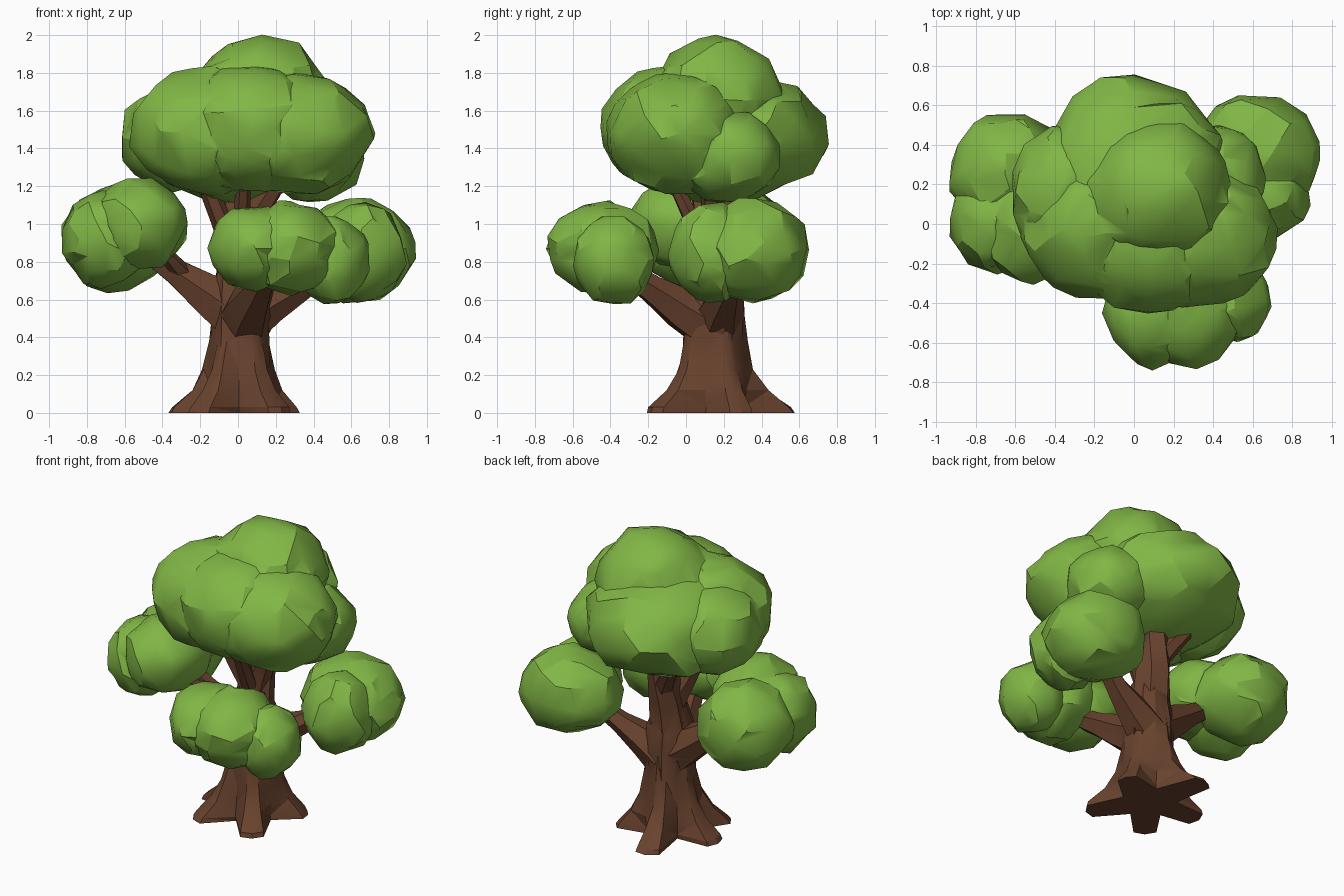
import bpy, bmesh, math, random
from mathutils import Vector, noise

random.seed(4)
cube = bpy.data.objects.get("Cube")
if cube:
    bpy.data.objects.remove(cube, do_unlink=True)


def material(name, colour):
    m = bpy.data.materials.new(name)
    m.use_nodes = True
    m.diffuse_color = colour
    m.node_tree.nodes["Principled BSDF"].inputs["Base Color"].default_value = colour
    return m


LEAF = material("leaf green", (0.22, 0.47, 0.06, 1))
BARK = material("bark brown", (0.14, 0.055, 0.027, 1))


def make_object(name, bm, mat):
    bmesh.ops.recalc_face_normals(bm, faces=bm.faces)
    mesh = bpy.data.meshes.new(name)
    bm.to_mesh(mesh)
    bm.free()
    mesh.materials.append(mat)
    ob = bpy.data.objects.new(name, mesh)
    bpy.context.collection.objects.link(ob)
    return ob


def activate(ob):
    bpy.ops.object.select_all(action='DESELECT')
    ob.select_set(True)
    bpy.context.view_layer.objects.active = ob


def fuse(name, parts, angle):
    """Union the parts into one skin and shade it."""
    base = parts[0]
    activate(base)
    for part in parts[1:]:
        mod = base.modifiers.new("union", 'BOOLEAN')
        mod.operation, mod.solver, mod.object = 'UNION', 'EXACT', part
        bpy.ops.object.modifier_apply(modifier=mod.name)
        bpy.data.objects.remove(part, do_unlink=True)
    base.name = base.data.name = name
    bpy.ops.object.shade_smooth_by_angle(angle=math.radians(angle))
    return base


def lobe(centre, radii):
    """Chunky leaf lump: a dented ball reduced to irregular facets."""
    bm = bmesh.new()
    bmesh.ops.create_icosphere(bm, subdivisions=3, radius=1)
    offset = Vector(centre) * 7
    for v in bm.verts:
        dent = 1.02 + 0.1 * noise.noise(v.co * 2.2 + offset) + random.uniform(-0.035, 0.025)
        v.co = Vector(centre) + Vector(c * r * dent for c, r in zip(v.co, radii))
    ob = make_object("lobe", bm, LEAF)
    activate(ob)
    mod = ob.modifiers.new("facets", 'DECIMATE')
    mod.ratio = 0.55 if max(radii) > 0.34 else 0.38
    bpy.ops.object.modifier_apply(modifier=mod.name)
    return ob


def loft(rings):
    """Closed skin through rings of equal point count."""
    bm = bmesh.new()
    loops = [[bm.verts.new(p) for p in ring] for ring in rings]
    n = len(loops[0])
    for a, b in zip(loops, loops[1:]):
        for i in range(n):
            j = (i + 1) % n
            bm.faces.new((a[i], a[j], b[j], b[i]))
    bm.faces.new(loops[0][::-1])
    bm.faces.new(loops[-1])
    bmesh.ops.triangulate(bm, faces=bm.faces)
    return make_object("wood", bm, BARK)


def limb(points, radii, sides=6):
    """Tapered faceted branch along a path."""
    pts = [Vector(p) for p in points]
    rings = []
    for k, p in enumerate(pts):
        along = pts[min(k + 1, len(pts) - 1)] - pts[max(k - 1, 0)]
        turn = along.to_track_quat('Z', 'Y')
        rings.append([p + turn @ Vector((math.cos(t), math.sin(t), 0)) * radii[k] * random.uniform(0.92, 1.1)
                      for t in (math.tau * i / sides for i in range(sides))])
    return loft(rings)


# Trunk with five spreading roots: angle in degrees, reach
ROOTS = [(25, 0.34), (105, 0.42), (175, 0.38), (232, 0.38), (305, 0.39)]


def trunk():
    # spokes: both toe edges and tip of each root, then the hollow before the next
    spokes = []
    for k, (deg, reach) in enumerate(ROOTS):
        after = ROOTS[(k + 1) % len(ROOTS)][0] + (360 if k == len(ROOTS) - 1 else 0)
        spokes += [(deg - 11, reach, 0.92), (deg, reach, 1), (deg + 11, reach, 0.92), ((deg + after) / 2, reach, 0)]
    rings = []
    for z, core, flare in [(0, 0.17, 1), (0.03, 0.17, 0.93), (0.12, 0.17, 0.42), (0.23, 0.165, 0.16),
                           (0.38, 0.155, 0.03), (0.55, 0.15, 0), (0.7, 0.14, 0), (0.84, 0.1, 0)]:
        ring = []
        for deg, reach, weight in spokes:
            r = core * (random.uniform(0.94, 1.06) if z else 1) + flare * weight * (reach - 0.17)
            t = math.radians(deg)
            ring.append((0.01 + r * math.cos(t), 0.15 + r * math.sin(t) * 1.05, z))
        rings.append(ring)
    return loft(rings)


LIMBS = [
    # central stem and its forks into the crown
    ([(0, 0.16, 0.6), (0.01, 0.2, 0.9), (0.02, 0.23, 1.12), (0.05, 0.26, 1.4)], [0.13, 0.11, 0.09, 0.06]),
    ([(0, 0.16, 0.85), (-0.09, 0.1, 1.03), (-0.2, 0.04, 1.3)], [0.08, 0.055, 0.045]),
    ([(0.02, 0.17, 0.85), (0.1, 0.15, 1.06), (0.26, 0.12, 1.32)], [0.085, 0.065, 0.055]),
    ([(0.01, 0.12, 0.85), (0.02, 0.02, 1.05), (0.03, -0.1, 1.3)], [0.06, 0.045, 0.035]),
    ([(0.02, 0.22, 0.95), (-0.06, 0.29, 1.08), (-0.19, 0.4, 1.28)], [0.07, 0.055, 0.045]),
    # low limbs to the side, front and back clumps
    ([(0.02, 0.16, 0.5), (-0.15, 0.15, 0.62), (-0.32, 0.13, 0.74), (-0.55, 0.14, 0.9)], [0.16, 0.12, 0.075, 0.045]),
    ([(-0.28, 0.13, 0.72), (-0.37, 0.03, 0.83), (-0.48, -0.03, 0.95)], [0.055, 0.04, 0.03]),
    ([(0.02, 0.18, 0.44), (0.06, -0.02, 0.56), (0.11, -0.18, 0.66), (0.18, -0.4, 0.8)], [0.16, 0.12, 0.08, 0.05]),
    ([(0.0, 0.16, 0.46), (0.17, 0.19, 0.57), (0.33, 0.23, 0.66), (0.55, 0.3, 0.82)], [0.15, 0.11, 0.07, 0.045]),
]
fuse("trunk_and_branches", [trunk()] + [limb(p, r) for p, r in LIMBS], 25)

# Foliage clumps: lobe centres and radii
CLUMPS = {
    "crown_foliage": [
        ((-0.01, 0.21, 1.46), (0.48, 0.52, 0.34)),
        ((0.12, 0.16, 1.66), (0.36, 0.35, 0.33)),
        ((0.3, -0.05, 1.48), (0.41, 0.37, 0.32)),
        ((0.07, -0.09, 1.51), (0.4, 0.35, 0.33)),
        ((-0.17, -0.02, 1.49), (0.39, 0.36, 0.33)),
        ((-0.34, 0.16, 1.45), (0.28, 0.34, 0.27)),
        ((0.4, 0.22, 1.36), (0.26, 0.28, 0.24)),
    ],
    "right_foliage": [
        ((-0.64, 0.27, 0.92), (0.29, 0.29, 0.27)),
        ((-0.52, -0.01, 1.0), (0.25, 0.29, 0.24)),
        ((-0.7, 0.01, 0.92), (0.23, 0.25, 0.25)),
    ],
    "front_foliage": [
        ((0.09, -0.44, 0.87), (0.24, 0.28, 0.22)),
        ((0.28, -0.44, 0.87), (0.25, 0.29, 0.24)),
        ((0.5, -0.38, 0.81), (0.19, 0.21, 0.23)),
    ],
    "left_foliage": [
        ((0.62, 0.36, 0.86), (0.32, 0.29, 0.27)),
        ((0.66, 0.14, 0.85), (0.22, 0.22, 0.26)),
    ],
}
for name, lobes in CLUMPS.items():
    fuse(name, [lobe(c, r) for c, r in lobes], 28)
